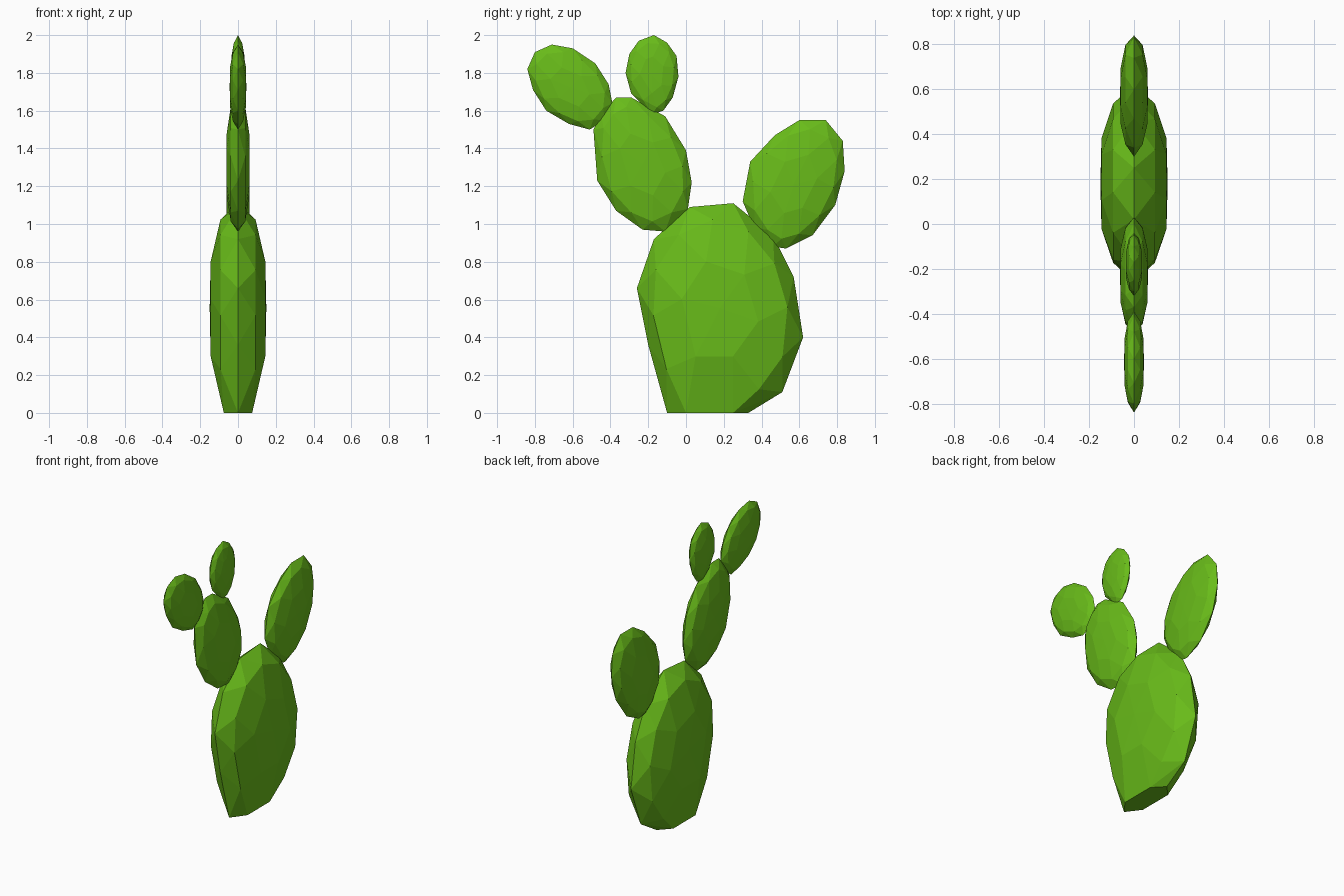
import bpy, bmesh

if "Cube" in bpy.data.objects:
    bpy.data.objects.remove(bpy.data.objects["Cube"])

green = bpy.data.materials.new("cactus_green")
green.diffuse_color = (0.14, 0.5, 0.01, 1)
green.use_nodes = True
green.node_tree.nodes["Principled BSDF"].inputs["Base Color"].default_value = green.diffuse_color


def pad(name, outline, half, extra=()):
    """Flattened faceted pad: hull of a (y, z) rim plus two domed rings per side."""
    n = len(outline)
    cy = (min(p[0] for p in outline) + max(p[0] for p in outline)) / 2
    cz = (min(p[1] for p in outline) + max(p[1] for p in outline)) / 2
    pts = [(0, y, z) for y, z in outline] + list(extra)
    for side in (-half, half):
        pts.append((side, cy, cz))
        for i, (y, z) in enumerate(outline):
            y2, z2 = outline[(i + 1) % n]
            # outer ring sits between rim points
            my, mz = (y + y2) / 2, (z + z2) / 2
            pts.append((side * 0.62, cy + (my - cy) * 0.86, cz + (mz - cz) * 0.86))
            # inner ring uses every second rim point
            if i % 2 == 0:
                pts.append((side * 0.965, cy + (y - cy) * 0.46, cz + (z - cz) * 0.46))
    bm = bmesh.new()
    for p in pts:
        bm.verts.new(p)
    bmesh.ops.convex_hull(bm, input=bm.verts[:])
    loose = [v for v in bm.verts if not v.link_faces]
    bmesh.ops.delete(bm, geom=loose, context='VERTS')
    bmesh.ops.recalc_face_normals(bm, faces=bm.faces[:])
    mesh = bpy.data.meshes.new(name)
    bm.to_mesh(mesh)
    bm.free()
    mesh.materials.append(green)
    obj = bpy.data.objects.new(name, mesh)
    bpy.context.collection.objects.link(obj)
    return obj


# Trunk pad, cut flat on the ground
pad("trunk_pad", [(-0.10, 0), (-0.20, 0.36), (-0.26, 0.66), (-0.17, 0.92),
                  (0.02, 1.09), (0.25, 1.11), (0.46, 0.94), (0.57, 0.72),
                  (0.62, 0.40), (0.51, 0.11), (0.33, 0)], 0.15,
    [(s * 0.075, y, 0) for s in (-1, 1) for y in (0.0, 0.25)])

# Front arm pad
pad("front_arm_pad", [(-0.49, 1.50), (-0.47, 1.23), (-0.37, 1.07), (-0.23, 0.97),
                      (-0.11, 0.96), (0.01, 1.08), (0.03, 1.22), (0.0, 1.39),
                      (-0.11, 1.57), (-0.29, 1.67), (-0.37, 1.67), (-0.45, 1.58)], 0.062)

# Back arm pad
pad("back_arm_pad", [(0.30, 1.12), (0.34, 1.33), (0.47, 1.47), (0.60, 1.55),
                     (0.74, 1.55), (0.83, 1.44), (0.84, 1.28), (0.79, 1.10),
                     (0.67, 0.94), (0.53, 0.87), (0.46, 0.88), (0.36, 0.98)], 0.062)

# Two small pads growing from the front arm
pad("front_tip_pad", [(-0.84, 1.82), (-0.80, 1.91), (-0.71, 1.95), (-0.60, 1.93),
                      (-0.48, 1.85), (-0.41, 1.74), (-0.39, 1.64), (-0.43, 1.55),
                      (-0.51, 1.50), (-0.62, 1.53), (-0.74, 1.60), (-0.81, 1.71)], 0.044)
pad("top_tip_pad", [(-0.17, 2.0), (-0.10, 1.96), (-0.05, 1.89), (-0.04, 1.78),
                    (-0.07, 1.67), (-0.12, 1.60), (-0.18, 1.58), (-0.29, 1.69),
                    (-0.32, 1.80), (-0.30, 1.90), (-0.25, 1.97)], 0.036)
